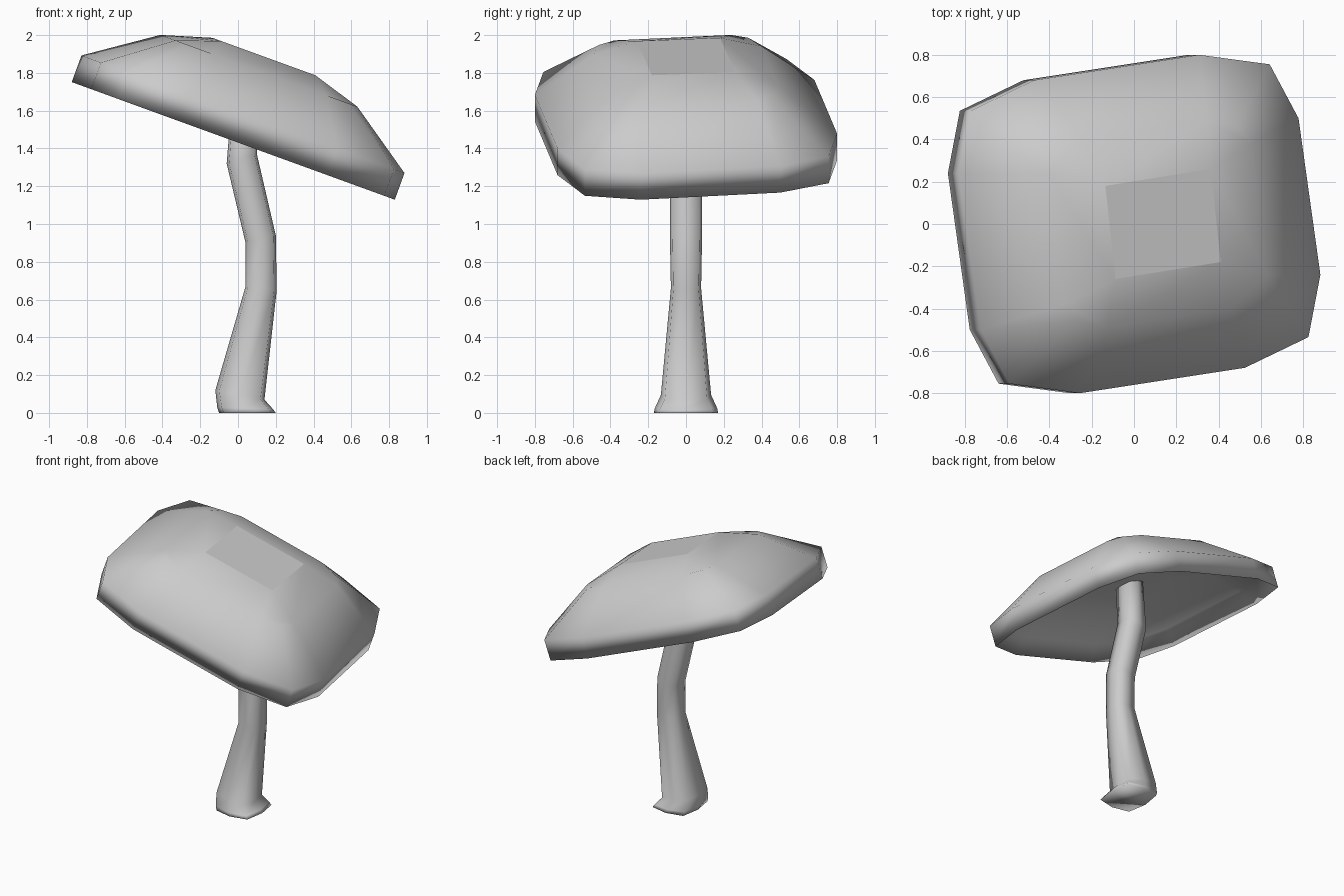
import bpy, bmesh
from math import radians
from mathutils import Vector, Matrix

if "Cube" in bpy.data.objects:
    bpy.data.objects.remove(bpy.data.objects["Cube"])

# cap frame: origin at the centre of the rim, tilted down to the right
TILT = Matrix.Translation((-0.025, 0, 1.44)) @ Matrix.Rotation(radians(20), 4, 'Y')


def mirrored(half):
    """Complete a point-symmetric outline from one half of it."""
    return half + [(-x, -y) for x, y in half]


def level(outline, z, s=1.0):
    return [(x * s, y * s, z) for x, y in outline]


def loft(bm, rings):
    rows = [[bm.verts.new(p) for p in r] for r in rings]
    for a, b in zip(rows, rows[1:]):
        n = len(a)
        for i in range(n):
            bm.faces.new((a[i], a[(i + 1) % n], b[(i + 1) % n], b[i]))
    return rows


def finish(bm, name, flat=(), matrix=None):
    if matrix:
        bm.transform(matrix)
    for f in bm.faces:
        f.smooth = f not in flat
    mesh = bpy.data.meshes.new(name)
    bm.to_mesh(mesh)
    bm.free()
    obj = bpy.data.objects.new(name, mesh)
    bpy.context.collection.objects.link(obj)
    return obj


# outlines: rim (12 points), shoulder (12 points), crown (4 points)
rim = mirrored([(.91, -.24), (.80, .50), (.655, .755), (.30, .80), (-.53, .68), (-.85, .535)])
shoulder = mirrored([(.555, -.24), (.47, .38), (.40, .46), (.25, .49), (-.38, .40), (-.51, .33)])
crown = mirrored([(.29, -.18), (.24, .26)])

# cap: hollow underside, upright rim, sloping dome, flat crown patch
bm = bmesh.new()
rows = loft(bm, [level(shoulder, .23, .5), level(shoulder, .21), level(rim, .10, .88),
                 level(rim, 0), level(rim, .15), level(shoulder, .395)])
bm.faces.new(rows[0][::-1])
ring = rows[-1]
top = [bm.verts.new(p) for p in level(crown, .475)]
for k in range(4):
    a, b, c, d = (ring[(3 * k + j) % 12] for j in range(4))
    t0, t1 = top[k], top[(k + 1) % 4]
    bm.faces.new((a, b, t1, t0))   # side panel
    bm.faces.new((b, c, d, t1))    # corner panel
patch = bm.faces.new(top)
finish(bm, "cap", [patch], TILT)

# stem: bent tube, each section given by left x/z, right x/z and half depth
sections = [
    (-.10, .00, .20, .00, .17),
    (-.11, .03, .185, .02, .165),
    (-.12, .12, .14, .07, .133),
    (.04, .67, .205, .65, .08),
    (.04, .90, .20, .94, .085),
    (-.06, 1.32, .10, 1.37, .085),
    (-.03, 1.69, .11, 1.64, .085),
]
# rounded square cross-section
C = .84
section = mirrored([(1, 0), (C, C), (0, 1), (-C, C)])
rings = []
for lx, lz, rx, rz, d in sections:
    left, right = Vector((lx, 0, lz)), Vector((rx, 0, rz))
    mid, half = (left + right) / 2, (right - left) / 2
    rings.append([mid + half * u + Vector((0, d * v, 0)) for u, v in section])
bm = bmesh.new()
rows = loft(bm, rings)
bm.faces.new(rows[0][::-1])
bm.faces.new(rows[-1])
finish(bm, "stem")
